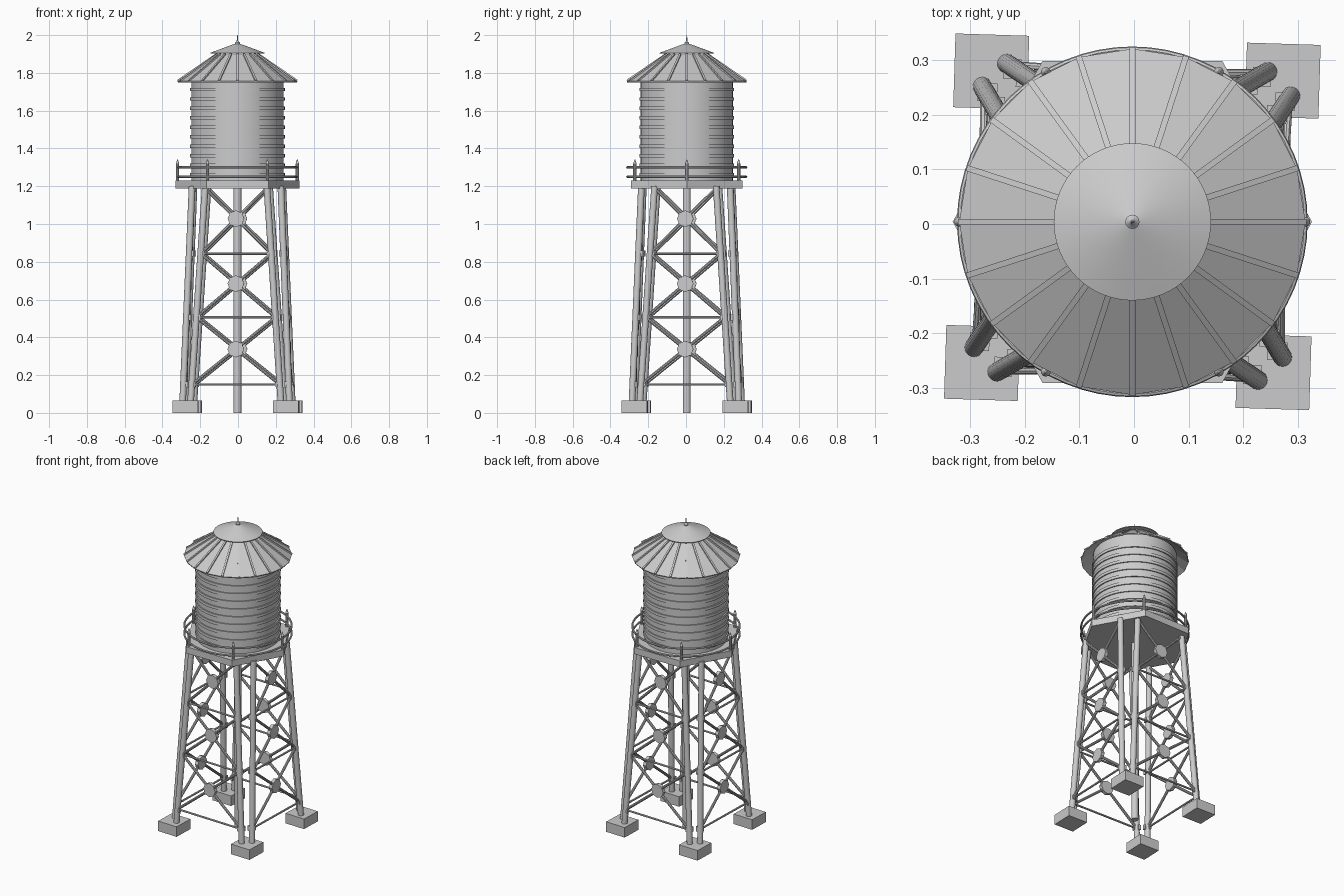
import bpy, bmesh, math
from mathutils import Vector, Matrix

if "Cube" in bpy.data.objects:
    bpy.data.objects.remove(bpy.data.objects["Cube"])

C = Vector((-0.003, 0.004, 0))                      # tower axis
TWIST = Matrix.Translation(C) @ Matrix.Rotation(math.radians(-1.8), 4, 'Z')
AXIS = Matrix.Translation(C)

def finish(bm, name, smooth=False, matrix=AXIS):
    bm.transform(matrix)
    bmesh.ops.recalc_face_normals(bm, faces=bm.faces)
    me = bpy.data.meshes.new(name)
    bm.to_mesh(me)
    bm.free()
    ob = bpy.data.objects.new(name, me)
    bpy.context.collection.objects.link(ob)
    if smooth:
        bpy.ops.object.select_all(action='DESELECT')
        ob.select_set(True)
        bpy.context.view_layer.objects.active = ob
        bpy.ops.object.shade_smooth_by_angle(angle=math.radians(35))
    return ob

def strut(bm, a, b, r1, r2=None, n=12):
    a, b = Vector(a), Vector(b)
    d = b - a
    m = Matrix.Translation((a + b) / 2) @ Vector((0, 0, 1)).rotation_difference(d).to_matrix().to_4x4()
    bmesh.ops.create_cone(bm, cap_ends=True, segments=n, radius1=r1,
                          radius2=r1 if r2 is None else r2, depth=d.length, matrix=m)

def box(bm, c, size, rot=None):
    m = Matrix.Translation(c) @ (rot or Matrix()) @ Matrix.Diagonal((*size, 1))
    bmesh.ops.create_cube(bm, size=1, matrix=m)

def lathe(bm, profile, n, closed=False, phase=0.0):
    rings = []
    for r, z in profile:
        rings.append([bm.verts.new((r * math.cos(phase + math.tau * i / n),
                                    r * math.sin(phase + math.tau * i / n), z)) for i in range(n)])
    pairs = list(zip(rings, rings[1:])) + ([(rings[-1], rings[0])] if closed else [])
    for p, q in pairs:
        for i in range(n):
            j = (i + 1) % n
            bm.faces.new((p[i], p[j], q[j], q[i]))
    if not closed:
        bm.faces.new(rings[0])
        bm.faces.new(rings[-1])

def leg_at(z):
    """Half spread along and across a tower side for a leg at height z."""
    t = z / 1.2
    return 0.243 + (0.163 - 0.243) * t, 0.285 + (0.235 - 0.285) * t

QUARTERS = [Matrix.Rotation(k * math.pi / 2, 4, 'Z') for k in range(4)]

# Footing blocks
bm = bmesh.new()
for sx in (-1, 1):
    for sy in (-1, 1):
        box(bm, (sx * 0.267, sy * 0.267, 0.0325), (0.135, 0.135, 0.065))
finish(bm, "footing_blocks", matrix=TWIST)

# Paired legs, two per corner
bm = bmesh.new()
for q in QUARTERS:
    for s in (-1, 1):
        (u0, v0), (u1, v1) = leg_at(0.04), leg_at(1.2)
        strut(bm, q @ Vector((s * u0, -v0, 0.04)), q @ Vector((s * u1, -v1, 1.2)), 0.0175, n=20)
finish(bm, "tower_legs", True, TWIST)

# Cross braces, horizontal rods, centre plates and clamps on all four sides
levels = [0.15, 0.506, 0.843, 1.19]
braces, rods, plates, clamps = (bmesh.new() for _ in range(4))
for q in QUARTERS:
    def pt(s, z, push=0.0):
        u, v = leg_at(z)
        return q @ Vector((s * u, -v - push, z))
    for lo, hi in zip(levels, levels[1:]):
        strut(braces, pt(-1, lo), pt(1, hi), 0.0085, n=10)
        strut(braces, pt(1, lo), pt(-1, hi), 0.0085, n=10)
        zc = lo + (hi - lo) * leg_at(lo)[0] / (leg_at(lo)[0] + leg_at(hi)[0])
        c = q @ Vector((0, -leg_at(zc)[1], zc))
        n = q @ Vector((0, -0.011, 0.0))
        strut(plates, c - n, c + n, 0.044, n=8)
    for z in levels[:3]:
        strut(rods, pt(-1, z), pt(1, z), 0.006, n=8)
        for s in (-1, 1):
            u, v = leg_at(z)
            box(clamps, q @ Vector((s * (u + 0.004), -v + 0.016, z)), (0.016, 0.016, 0.032), q)
            box(clamps, q @ Vector((s * (u - 0.015), -v - 0.004, z)), (0.012, 0.016, 0.028), q)
finish(braces, "cross_braces", True, TWIST)
finish(rods, "horizontal_rods", True, TWIST)
finish(plates, "brace_plates", False, TWIST)
finish(clamps, "leg_clamps", False, TWIST)

# Central riser pipe
bm = bmesh.new()
strut(bm, (0, 0, 0), (0, 0, 1.2), 0.021, n=24)
finish(bm, "riser_pipe", True)

# Hexagonal platform
bm = bmesh.new()
lathe(bm, [(0.329, 1.188), (0.329, 1.23)], 6)
bm.transform(Matrix.Diagonal((1, 1.035, 1, 1)))
finish(bm, "platform")

# Railing posts with pointed tips
bm = bmesh.new()
for k in range(6):
    a = k * math.pi / 3
    x, y = 0.317 * math.cos(a), 0.317 * math.sin(a)
    strut(bm, (x, y, 1.22), (x, y, 1.32), 0.009, n=10)
    strut(bm, (x, y, 1.32), (x, y, 1.342), 0.009, 0.002, n=10)
finish(bm, "railing_posts", True)

# Round rails
bm = bmesh.new()
for z in (1.25, 1.30):
    lathe(bm, [(0.315 + 0.006 * math.cos(t * math.pi / 4), z + 0.006 * math.sin(t * math.pi / 4))
               for t in range(8)], 64, closed=True)
finish(bm, "railing_rings", True)

# Tank and its hoops
bm = bmesh.new()
lathe(bm, [(0.244, 1.225), (0.244, 1.79)], 64)
finish(bm, "tank", True)
bm = bmesh.new()
for i in range(10):
    z = 1.262 + i * 0.05
    lathe(bm, [(0.24, z - 0.009), (0.251, z - 0.009), (0.251, z + 0.009), (0.24, z + 0.009)], 64, closed=True)
finish(bm, "tank_hoops", True)

# Faceted roof skirt with a thin shell
bm = bmesh.new()
lathe(bm, [(0.315, 1.75), (0.317, 1.756), (0.11, 1.898), (0.108, 1.89)], 20, closed=True)
finish(bm, "roof")

# Roof ribs
bm = bmesh.new()
slope = math.atan2(0.142, 0.207)
for k in range(20):
    rot = Matrix.Rotation(k * math.tau / 20, 4, 'Z')
    box(bm, rot @ Vector((0.2135, 0, 1.829)), (0.249, 0.011, 0.01),
        rot @ Matrix.Rotation(slope, 4, 'Y'))
finish(bm, "roof_ribs")

# Top cap, collar and finial
bm = bmesh.new()
lathe(bm, [(0.143, 1.902), (0.144, 1.906), (0.034, 1.947), (0.01, 1.955), (0.009, 1.945)], 64)
finish(bm, "roof_cap", True)
bm = bmesh.new()
lathe(bm, [(0.013, 1.945), (0.013, 1.96), (0.006, 1.966), (0.004, 1.97), (0.0015, 2.0)], 16)
finish(bm, "finial", True)
